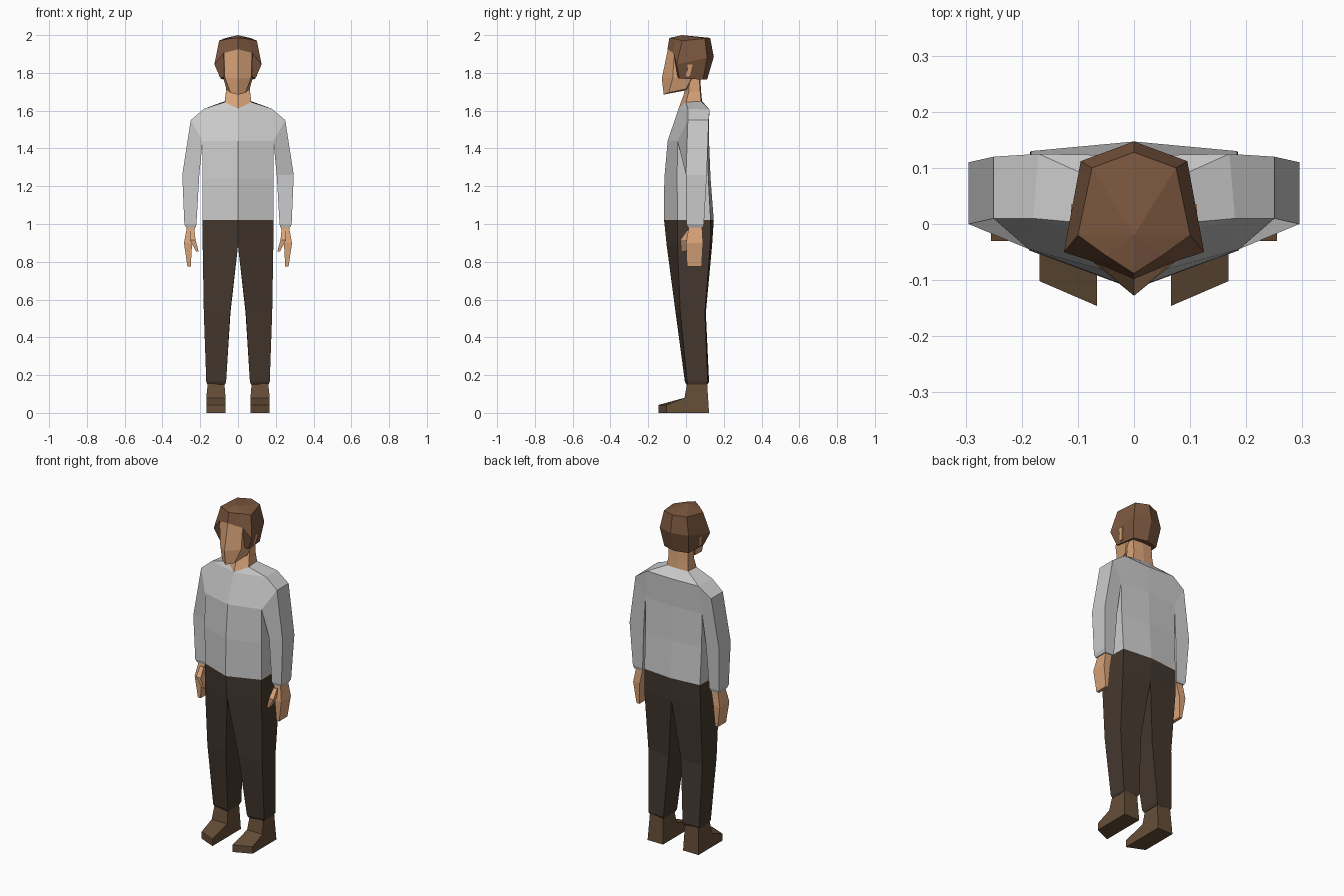
import bpy, bmesh


def material(name, rgb):
    m = bpy.data.materials.new(name)
    m.diffuse_color = (*rgb, 1)
    return m


skin = material("skin", (0.70, 0.37, 0.19))
brown = material("hair_brown", (0.20, 0.095, 0.05))
cloth = material("dark_cloth", (0.06, 0.04, 0.028))
leather = material("leather", (0.13, 0.075, 0.038))


def loft(bm, rings, closed=False, cap_start=False, cap_end=False, skip=()):
    """Bridge successive rings of points with quads."""
    vs = [[bm.verts.new(p) for p in r] for r in rings]
    n = len(rings[0])
    for j in range(len(vs) - 1):
        for i in range(n if closed else n - 1):
            if (j, i) not in skip:
                k = (i + 1) % n
                bm.faces.new((vs[j][i], vs[j][k], vs[j + 1][k], vs[j + 1][i]))
    if cap_start:
        bm.faces.new(vs[0])
    if cap_end:
        bm.faces.new(vs[-1])


def box(x0, x1, y0, y1, z):
    """Four-point ring at height z."""
    return [(x0, y0, z), (x1, y0, z), (x1, y1, z), (x0, y1, z)]


def finish(bm, name, mat=None):
    """Mirror the half across x = 0, weld and turn into an object."""
    bmesh.ops.remove_doubles(bm, verts=bm.verts, dist=0.0005)
    dup = bmesh.ops.duplicate(bm, geom=bm.verts[:] + bm.edges[:] + bm.faces[:])
    for v in dup["geom"]:
        if isinstance(v, bmesh.types.BMVert):
            v.co.x *= -1
    bmesh.ops.remove_doubles(bm, verts=bm.verts, dist=0.0005)
    bmesh.ops.recalc_face_normals(bm, faces=bm.faces)
    me = bpy.data.meshes.new(name)
    bm.to_mesh(me)
    bm.free()
    ob = bpy.data.objects.new(name, me)
    bpy.context.collection.objects.link(ob)
    if mat:
        me.materials.append(mat)


# Sweater: torso half, then the sleeve growing from the shoulder opening
waist = [(0, -.116, 1.02), (.187, -.045, 1.02), (.183, .13, 1.02), (0, .147, 1.02)]
chest = [(0, -.097, 1.44), (.187, -.045, 1.44), (.187, .115, 1.44), (0, .122, 1.44)]
shoulder = [(0, -.04, 1.61), (.18, .01, 1.61), (.17, .125, 1.605), (0, .122, 1.60)]
collar = [(0, -.04, 1.61), (.07, 0, 1.645), (.07, .08, 1.65), (0, .085, 1.65)]
bm = bmesh.new()
belly = [(0, -.115, 1.24), (.187, -.047, 1.24), (.185, .118, 1.24), (0, .13, 1.24)]
loft(bm, [waist, belly, chest, shoulder, collar], skip={(2, 1)})
pits = [chest[2], chest[1]]
loft(bm, [
    [shoulder[1], shoulder[2]] + pits,
    [(.25, .01, 1.55), (.25, .12, 1.55)] + pits,
    [(.295, 0, 1.26), (.295, .11, 1.26), (.205, .105, 1.26), (.205, 0, 1.26)],
    [(.284, .003, 1.0), (.284, .095, 1.0), (.22, .095, 1.0), (.22, .003, 1.0)],
    [(.276, .008, .982), (.276, .09, .982), (.224, .09, .982), (.224, .008, .982)],
], closed=True, cap_end=True)
finish(bm, "sweater")

# Trousers: hips, then one leg
crotch = [(0, -.102, .885), (.187, -.045, .885), (.185, .128, .885), (0, .138, .885)]
bm = bmesh.new()
loft(bm, [waist, crotch])
loft(bm, [
    crotch,
    [(.042, -.055, .53), (.181, -.03, .53), (.178, .1, .53), (.04, .105, .53)],
    [(.063, -.006, .165), (.168, .006, .165), (.168, .115, .165), (.063, .122, .165)],
    [(.069, .002, .15), (.162, .012, .15), (.162, .108, .15), (.069, .114, .15)],
], closed=True, cap_end=True)
finish(bm, "trousers", cloth)


# Shoes: side profile bridged from the inner to the outer side
def shoe_side(x, x_top, toe):
    return [(x_top, .006, .155), (x, -.008, .08), (x, toe, .042),
            (x, toe, 0), (x, .122, 0), (x_top, .112, .155)]


bm = bmesh.new()
loft(bm, [shoe_side(.066, .072, -.146), shoe_side(.168, .16, -.102)],
     closed=True, cap_start=True, cap_end=True)
finish(bm, "shoes", leather)

# Hands with thumbs
bm = bmesh.new()
loft(bm, [box(.226, .27, .015, .085, .985), box(.243, .286, 0, .09, .9),
          box(.25, .268, .005, .083, .775)], closed=True, cap_end=True)
loft(bm, [box(.23, .255, .005, .04, .965), box(.225, .255, -.03, .02, .915),
          box(.208, .222, -.025, .0, .855)], closed=True, cap_start=True, cap_end=True)
finish(bm, "hands", skin)

# Neck
bm = bmesh.new()
loft(bm, [collar,
          [(0, -.01, 1.69), (.064, .015, 1.70), (.064, .075, 1.70), (0, .08, 1.70)],
          [(0, 0, 1.78), (.064, .02, 1.78), (.064, .07, 1.78), (0, .075, 1.78)]])
finish(bm, "neck", skin)

# Face, from the chin up to the hairline
bm = bmesh.new()
loft(bm, [
    [(0, -.118, 1.685), (.04, -.092, 1.695), (.062, 0, 1.715), (0, .01, 1.71)],
    [(0, -.128, 1.77), (.07, -.07, 1.775), (.078, .03, 1.775), (0, .06, 1.775)],
    [(0, -.095, 1.93), (.074, -.062, 1.91), (.085, .03, 1.91), (0, .08, 1.91)],
], cap_start=True)
finish(bm, "face", skin)

# Ears
bm = bmesh.new()
loft(bm, [box(.08, .112, .005, .035, 1.845), box(.07, .1, 0, .02, 1.78)],
     closed=True, cap_start=True, cap_end=True)
finish(bm, "ears", skin)

# Hair: crown, widest band, nape, and the underside
crown = (0, -.02, 2.0)
top = [(0, -.088, 1.985), (.05, -.056, 1.98), (.1, -.02, 1.97),
       (.075, .1, 1.982), (0, .128, 1.985)]
band = [(0, -.098, 1.925), (.076, -.066, 1.905), (.125, -.05, 1.845),
        (.095, .112, 1.88), (0, .147, 1.885)]
nape = [(0, -.098, 1.925), (.074, -.045, 1.78), (.092, -.035, 1.77),
        (.08, .09, 1.765), (0, .112, 1.765)]
under = [(0, -.098, 1.925), (.068, 0, 1.775), (.068, 0, 1.775),
         (.062, .07, 1.77), (0, .075, 1.77)]
bm = bmesh.new()
loft(bm, [[crown] * 5, top, band, nape, under], skip={(2, 0), (3, 0)})
bmesh.ops.dissolve_degenerate(bm, dist=0.0005, edges=bm.edges)
finish(bm, "hair", brown)
